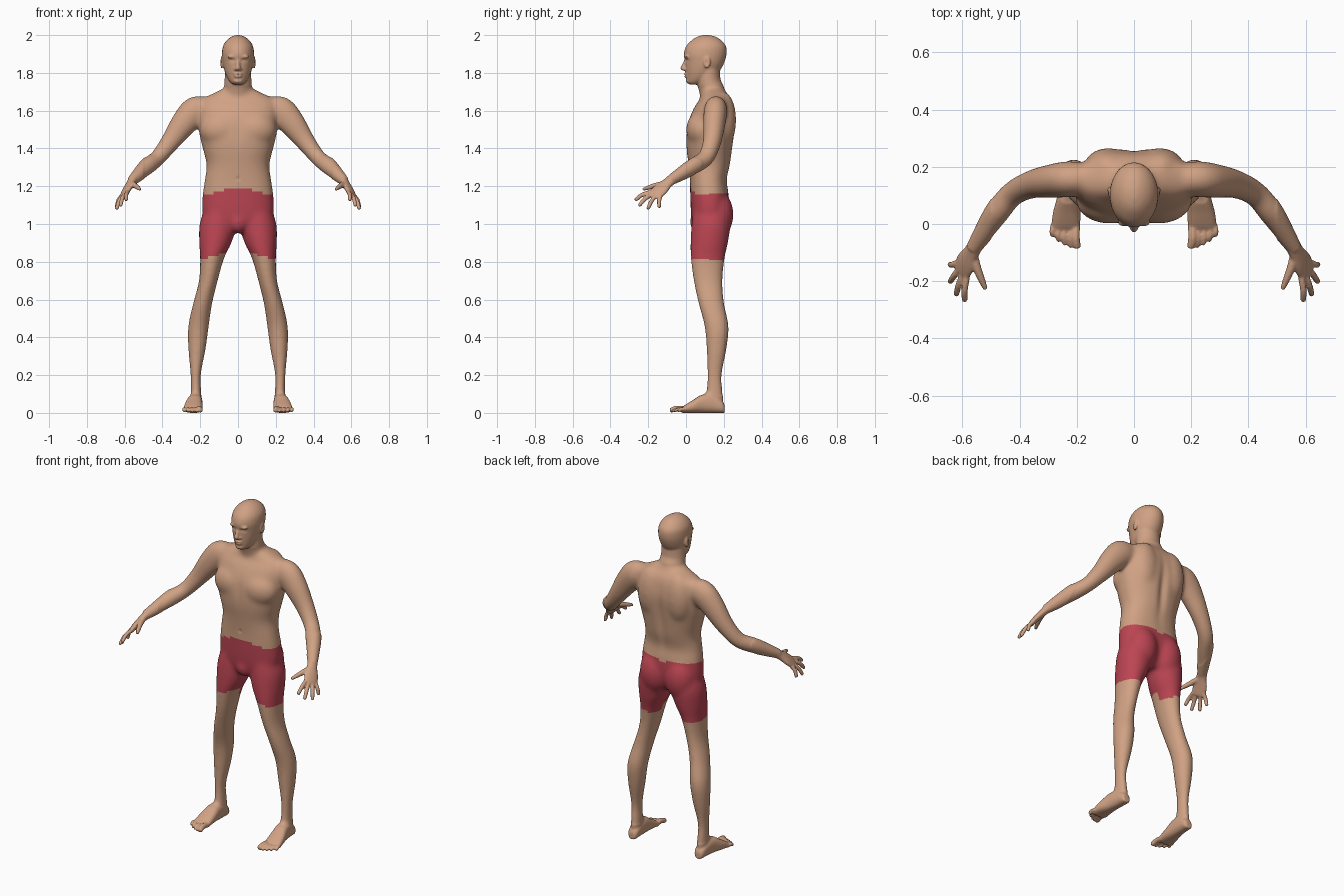
import bpy
import bmesh
from math import cos, sin, pi, exp, copysign
from mathutils import Vector, Matrix

if "Cube" in bpy.data.objects:
    bpy.data.objects.remove(bpy.data.objects["Cube"])

X, Y, Z = Vector((1, 0, 0)), Vector((0, 1, 0)), Vector((0, 0, 1))
bm = bmesh.new()


def material(name, colour):
    mat = bpy.data.materials.new(name)
    mat.use_nodes = True
    mat.diffuse_color = (*colour, 1)
    mat.node_tree.nodes["Principled BSDF"].inputs["Base Color"].default_value = (*colour, 1)
    return mat


def curved(rows, steps=4):
    """Pass a smooth curve through rows of numbers."""
    padded = [rows[0], *rows, rows[-1]]
    result = []
    for group in zip(padded, padded[1:], padded[2:], padded[3:]):
        for i in range(steps):
            t = i / steps
            result.append([q + t / 2 * (r - p + t * (2 * p - 5 * q + 4 * r - s + t * (3 * (q - r) + s - p)))
                           for p, q, r, s in zip(*group)])
    return result + [list(rows[-1])]


def tube(rows, ref, axis=None, mirrored=False, power=1.0, sides=28):
    """Closed loft through rows of x, y, z, half width, half depth."""
    rows = curved(rows)
    centres = [Vector(row[:3]) for row in rows]
    for flip in ((1, -1) if mirrored else (1,)):
        rings = []
        for i, row in enumerate(rows):
            along = axis or (centres[min(i + 1, len(rows) - 1)] - centres[max(i - 1, 0)]).normalized()
            side = ref.cross(along).normalized()
            up = along.cross(side)
            ring = []
            for k in range(sides):
                c, s = cos(2 * pi * k / sides), sin(2 * pi * k / sides)
                c, s = (copysign(abs(v) ** power, v) for v in (c, s))
                point = centres[i] + side * c * row[3] + up * s * row[4]
                point.x *= flip
                ring.append(bm.verts.new(point))
            rings.append(ring)
        for low, high in zip(rings, rings[1:]):
            for k in range(sides):
                j = (k + 1) % sides
                bm.faces.new((low[k], low[j], high[j], high[k]))
        bm.faces.new(rings[0])
        bm.faces.new(rings[-1])


def stack(rows, power):
    """Centred loft through rows of height, half width, front y, back y."""
    tube([(0, (f + b) / 2, z, w, (b - f) / 2) for z, w, f, b in rows], Y, Z, power=power)


def blob(centre, radii, mirrored=False):
    for flip in ((1, -1) if mirrored else (1,)):
        place = Matrix.Translation((centre[0] * flip, *centre[1:])) @ Matrix.Diagonal((*radii, 1))
        bmesh.ops.create_uvsphere(bm, u_segments=24, v_segments=16, radius=1, matrix=place)


def digit(base, tip, radius):
    """Slightly arched finger or toe."""
    base, tip = Vector(base), Vector(tip)
    middle = (base + tip) / 2 + Vector((.004, -.004, .008))
    near = tip + (middle - tip) * .12
    tube([(*base, radius, radius), (*middle, radius, radius), (*near, radius * .85, radius * .85),
          (*tip, radius * .4, radius * .4)], X, mirrored=True, sides=12)


# Torso
stack([(.955, .05, .06, .18), (1.0, .15, .036, .21), (1.06, .19, .026, .225), (1.16, .187, .022, .226),
       (1.235, .176, .02, .217), (1.315, .167, .013, .235), (1.4, .187, .002, .247), (1.48, .206, .002, .257),
       (1.55, .21, .014, .262), (1.62, .212, .045, .252), (1.66, .195, .072, .24), (1.69, .135, .083, .22),
       (1.715, .085, .09, .2)], .88)
blob((.085, .085, 1.5), (.12, .085, .1), True)      # chest muscles
blob((.09, .2, 1.55), (.085, .066, .15), True)      # shoulder blades
blob((.085, .165, 1.05), (.092, .087, .13), True)   # buttocks
blob((0, .065, 1.01), (.05, .045, .06))             # groin

# Neck and head
tube([(0, .155, 1.65, .09, .07), (0, .135, 1.71, .077, .067), (0, .12, 1.76, .071, .063),
      (0, .115, 1.85, .07, .065)], Y)
stack([(1.738, .022, .02, .06), (1.75, .04, .006, .1), (1.78, .06, .001, .15), (1.82, .074, -.003, .185),
       (1.86, .082, -.006, .205), (1.9, .085, -.012, .215), (1.94, .08, .0, .212), (1.97, .062, .027, .19),
       (1.99, .037, .056, .16), (2.0, .012, .09, .125)], 1)
tube([(0, .0, 1.872, .009, .008), (0, -.009, 1.845, .01, .012), (0, -.018, 1.824, .013, .013),
      (0, -.009, 1.812, .011, .008)], Y, Z)
blob((.012, -.006, 1.82), (.009, .01, .008), True)    # nostrils
blob((.03, .004, 1.886), (.028, .013, .01), True)     # brows
blob((0, .0, 1.794), (.023, .011, .006))              # upper lip
blob((0, .001, 1.782), (.021, .011, .007))            # lower lip
blob((0, .011, 1.757), (.024, .012, .013))            # chin
blob((.086, .112, 1.855), (.009, .018, .032), True)   # ears

# Arms
tube([(.17, .158, 1.6, .07, .055), (.225, .157, 1.597, .08, .063), (.285, .15, 1.535, .071, .06),
      (.358, .138, 1.435, .053, .05), (.425, .105, 1.35, .043, .045), (.475, .045, 1.31, .046, .044),
      (.525, -.03, 1.263, .036, .035), (.562, -.087, 1.228, .026, .026)], Y, mirrored=True)

# Hands
across = Vector((.49, .81, -.32)).normalized()
reach = Vector((.042, -.08, -.075)).normalized()
tube([(.553, -.072, 1.237, .028, .025), (.568, -.1, 1.215, .031, .021), (.588, -.135, 1.183, .042, .018),
      (.602, -.166, 1.155, .039, .014), (.606, -.173, 1.149, .03, .008)], reach.cross(across), mirrored=True)
knuckle = Vector((.599, -.158, 1.16))
tips = [(.592, -.27, 1.125), (.622, -.25, 1.095), (.643, -.203, 1.078), (.644, -.142, 1.086)]
for spread, tip in zip((-.031, -.01, .011, .03), tips):
    digit(knuckle + across * spread, tip, .0115)
tube([(.562, -.105, 1.215, .016, .016), (.548, -.155, 1.205, .015, .015), (.531, -.198, 1.193, .012, .012),
      (.518, -.228, 1.183, .008, .008)], Z, mirrored=True, sides=14)

# Legs
tube([(.095, .133, 1.1, .075, .09), (.106, .132, 1.0, .098, .103), (.12, .123, .9, .086, .1),
      (.137, .115, .82, .064, .091), (.157, .117, .7, .05, .078), (.187, .134, .58, .051, .069),
      (.209, .162, .46, .055, .065), (.217, .162, .34, .047, .054), (.224, .151, .2, .028, .04),
      (.222, .152, .1, .029, .045), (.222, .15, .03, .028, .045)], Y, Z, mirrored=True)

# Feet
foot = [(.205, .223, .018, .04), (.19, .223, .03, .065), (.14, .225, .036, .1), (.09, .229, .041, .1),
        (.04, .235, .048, .07), (-.005, .238, .05, .042), (-.025, .24, .046, .026)]
tube([(x, y, tall / 2, wide, tall / 2) for y, x, wide, tall in foot], Z, Y, mirrored=True, power=.85)
for i in range(5):
    size = .0155 if i == 0 else .0095
    digit((.203 + i * .0195, 0, .018), (.198 + i * .0215, -.085 + i * i * .0026, size * .8), size)

# Fuse the parts into one skin
rough = bpy.data.meshes.new("rough_body")
bmesh.ops.recalc_face_normals(bm, faces=bm.faces)
bm.to_mesh(rough)
bm.free()
body = bpy.data.objects.new("body", rough)
bpy.context.collection.objects.link(body)
fuse = body.modifiers.new("fuse", 'REMESH')
fuse.mode = 'VOXEL'
fuse.voxel_size = .0052
graph = bpy.context.evaluated_depsgraph_get()
skin_mesh = bpy.data.meshes.new_from_object(body.evaluated_get(graph))
body.modifiers.clear()
body.data = skin_mesh
bpy.data.meshes.remove(rough)
skin_mesh.name = "body"
skin_mesh.materials.clear()
skin_mesh.materials.append(material("skin", (.63, .36, .23)))
skin_mesh.materials.append(material("red_shorts", (.5, .06, .085)))

# Soften the joints, keeping face, hands and feet crisp
bm = bmesh.new()
bm.from_mesh(skin_mesh)
trunk = [v for v in bm.verts if .09 < v.co.z < 1.73 and abs(v.co.x) < .5]
head = [v for v in bm.verts if v.co.z > 1.73]
for region, rounds in ((bm.verts, 1), (head, 2), (trunk, 45)):
    for _ in range(rounds):
        bmesh.ops.smooth_vert(bm, verts=region, factor=.5, use_axis_x=True, use_axis_y=True, use_axis_z=True)

# Press in eye sockets, ear bowls, spine, breastbone, navel and mouth
dents = [((side * .031, -.005, 1.866), (.016, .03, .009), (0, .008, 0)) for side in (1, -1)]
dents += [((side * .031, .0, 1.864), (.01, .03, .006), (0, -.004, 0)) for side in (1, -1)]
dents += [((side * .095, .108, 1.857), (.02, .009, .017), (-side * .007, 0, 0)) for side in (1, -1)]
dents += [((0, .25, 1.42), (.025, .06, .16), (0, -.013, 0)), ((0, .0, 1.5), (.02, .04, .08), (0, .004, 0)),
          ((0, .02, 1.24), (.009, .03, .011), (0, .004, 0)), ((0, -.012, 1.788), (.02, .02, .003), (0, .004, 0))]
for centre, size, push in dents:
    for v in bm.verts:
        far = sum(((p - c) / s) ** 2 for p, c, s in zip(v.co, centre, size))
        if far < 9:
            v.co += Vector(push) * exp(-far)

# Shorts with an uneven waist and hem
for face in bm.faces:
    face.smooth = True
    x, y, z = face.calc_center_median()
    x = abs(x)
    if y < .12:
        waist = 1.19 if x < .075 else 1.175 if x < .13 else 1.158
        hem = .845 if x < .1 else .828 if x < .16 else .815
    else:
        waist = 1.145 if x < .025 else 1.162
        hem = .795 if x < .12 else .808
    face.material_index = int(x < .3 and hem < z < waist)
bm.to_mesh(skin_mesh)
bm.free()
